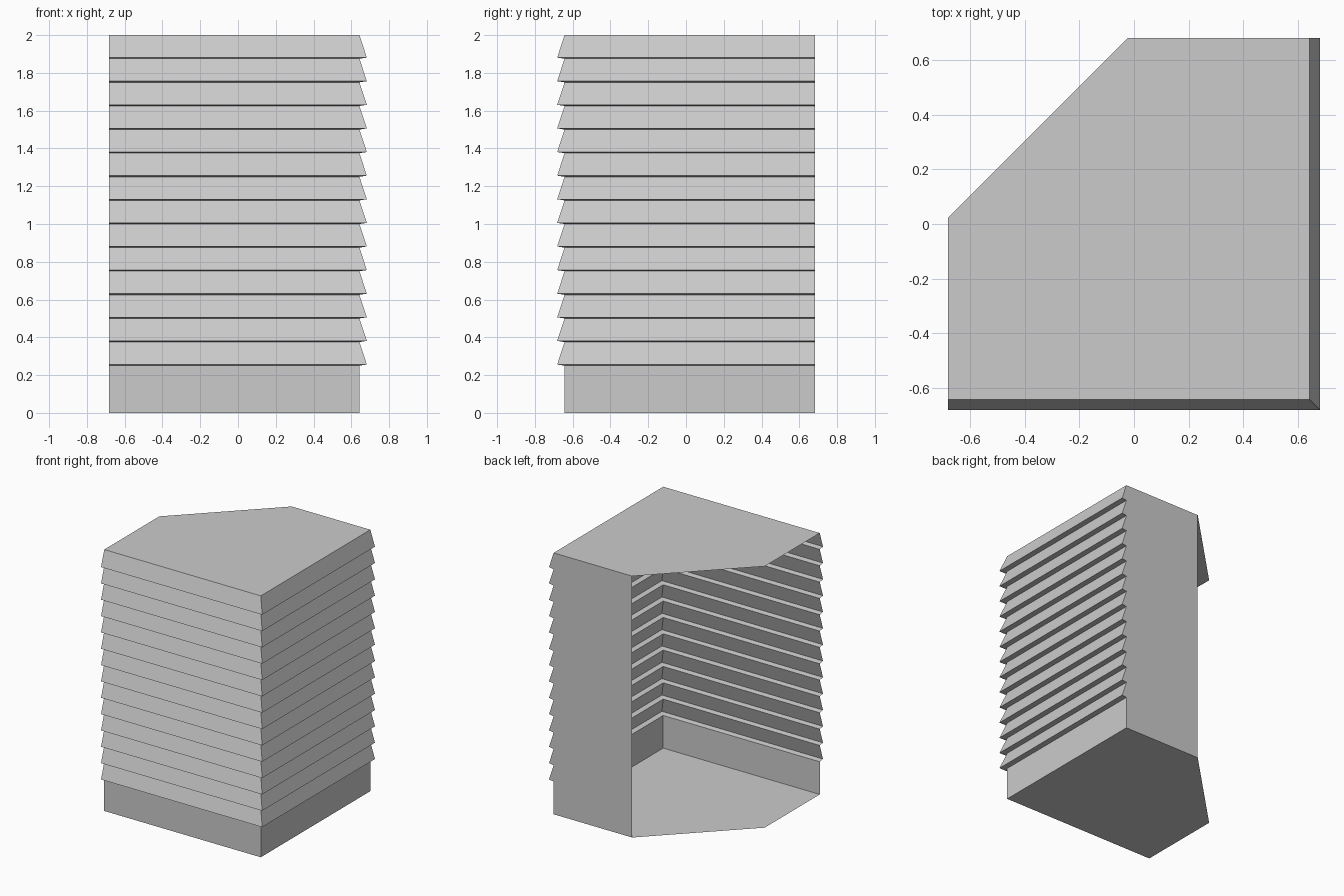
import bpy

if "Cube" in bpy.data.objects:
    bpy.data.objects.remove(bpy.data.objects["Cube"])

E = 0.682            # outer extent
W = 0.643            # wall plane (inner siding edge)
C = 0.022            # chamfer end offset
ROWS, PITCH, BASE, LIP = 14, 0.125, 0.25, 0.006


def make(name, verts, faces):
    mesh = bpy.data.meshes.new(name)
    mesh.from_pydata(verts, [], faces)
    mesh.update()
    obj = bpy.data.objects.new(name, mesh)
    bpy.context.collection.objects.link(obj)
    return obj


# Siding profile from ground up: (distance from centre, height)
profile = [(W, 0), (W, BASE)]
for i in range(ROWS):
    z = BASE + i * PITCH
    profile += [(E, z + LIP), (W, z + PITCH)]


def sweep(name, start, end):
    """Join the profile placed at two ends into a strip of quads."""
    verts = [f(d, z) for d, z in profile for f in (start, end)]
    faces = [(2 * i, 2 * i + 1, 2 * i + 3, 2 * i + 2)
             for i in range(len(profile) - 1)]
    return make(name, verts, faces)


# Clapboard walls, mitred at the front right corner
sweep("front_siding", lambda d, z: (-E, -d, z), lambda d, z: (d, -d, z))
sweep("right_siding", lambda d, z: (d, -d, z), lambda d, z: (d, E, z))

# Flat back wall whose outer edge follows the siding
sweep("back_wall", lambda d, z: (d, E, z), lambda d, z: (-C, E, z))

# Floor and roof sheets with a clipped back left corner; left side stays open
outline = [(-E, -W), (W, -W), (W, E), (-C, E), (-E, C)]
make("floor", [(x, y, 0) for x, y in outline], [(4, 3, 2, 1, 0)])
make("roof", [(x, y, 2) for x, y in outline], [(0, 1, 2, 3, 4)])
